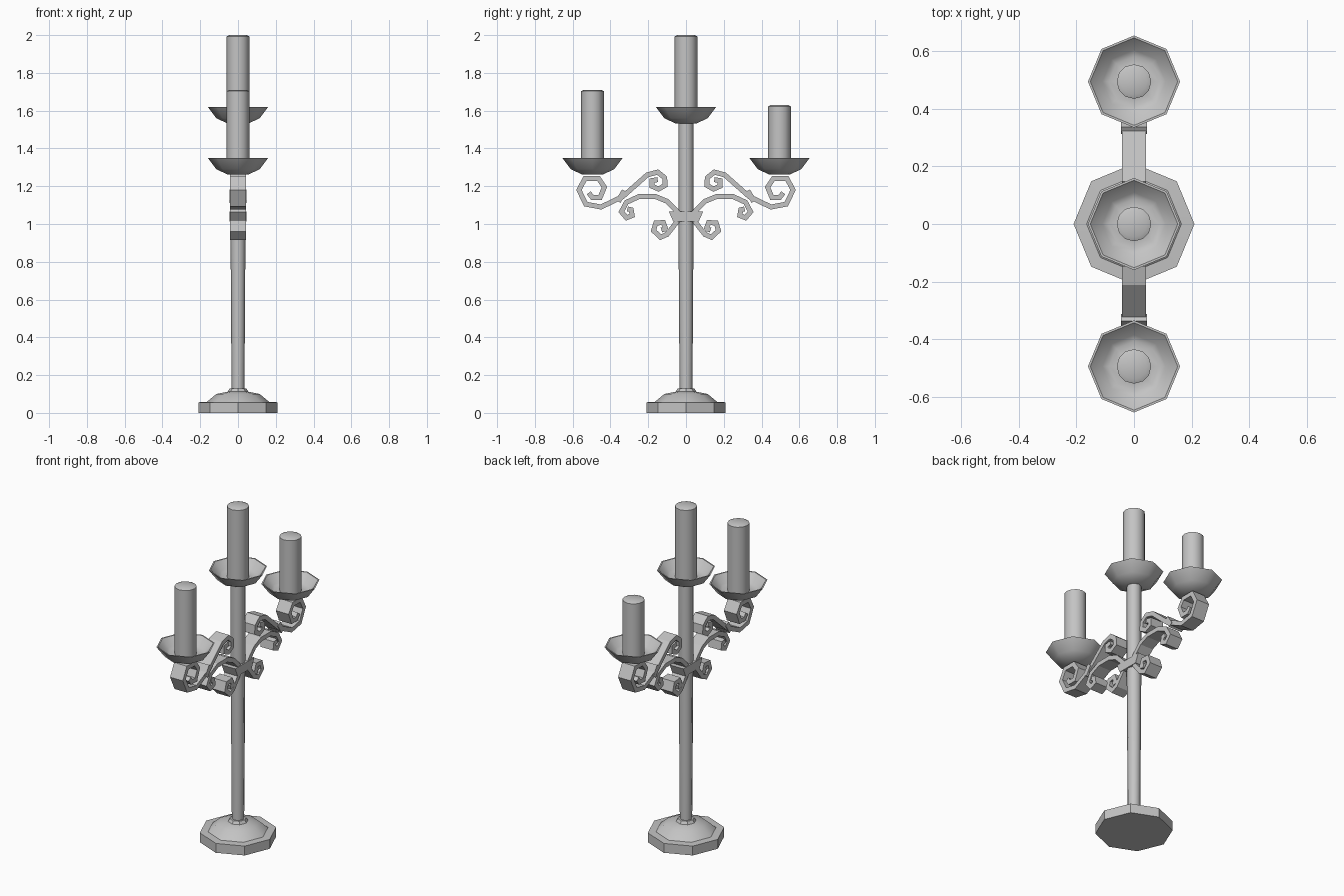
import bpy, bmesh, math
from mathutils import Vector

if "Cube" in bpy.data.objects:
    bpy.data.objects.remove(bpy.data.objects["Cube"], do_unlink=True)

grey = bpy.data.materials.new("plain_grey")
grey.use_nodes = True
COLOUR = (0.55, 0.55, 0.55, 1)
grey.diffuse_color = COLOUR
grey.node_tree.nodes["Principled BSDF"].inputs["Base Color"].default_value = COLOUR


def finish(name, bm, smooth_angle=None):
    bmesh.ops.recalc_face_normals(bm, faces=bm.faces)
    mesh = bpy.data.meshes.new(name)
    bm.to_mesh(mesh)
    bm.free()
    mesh.materials.append(grey)
    obj = bpy.data.objects.new(name, mesh)
    bpy.context.collection.objects.link(obj)
    if smooth_angle:
        bpy.ops.object.select_all(action='DESELECT')
        obj.select_set(True)
        bpy.context.view_layer.objects.active = obj
        bpy.ops.object.shade_smooth_by_angle(angle=math.radians(smooth_angle))
    return obj


def lathe(name, profile, sides, y=0, z=0, smooth_angle=None):
    """Spin (radius, height) points about a vertical axis and cap both ends."""
    bm = bmesh.new()
    rings = [[bm.verts.new((r * math.cos(math.tau * i / sides),
                            y + r * math.sin(math.tau * i / sides), z + h))
              for i in range(sides)] for r, h in profile]
    for a, b in zip(rings, rings[1:]):
        for i in range(sides):
            j = (i + 1) % sides
            bm.faces.new((a[i], a[j], b[j], b[i]))
    bm.faces.new(rings[0])
    bm.faces.new(rings[-1])
    return finish(name, bm, smooth_angle)


def ribbon(name, path, side, thick=0.026, half_width=0.042):
    """Flat iron strip following (y, z) points with mitred corners."""
    pts = [Vector((side * y, z)) for y, z in path]
    bm = bmesh.new()
    rings = []
    for i, p in enumerate(pts):
        before = (p - pts[i - 1]).normalized() if i else None
        after = (pts[i + 1] - p).normalized() if i < len(pts) - 1 else None
        before, after = before or after, after or before
        t = (before + after).normalized()
        n = Vector((-t.y, t.x)) * (thick / 2 / max(0.6, t.dot(after)))
        rings.append([bm.verts.new((x, q.x, q.y)) for x, q in (
            (-half_width, p + n), (half_width, p + n),
            (half_width, p - n), (-half_width, p - n))])
    for a, b in zip(rings, rings[1:]):
        for i in range(4):
            j = (i + 1) % 4
            bm.faces.new((a[i], a[j], b[j], b[i]))
    bm.faces.new(rings[0])
    bm.faces.new(rings[-1])
    return finish(name, bm)


# Stepped foot and slim pole
lathe("base", [(0.21, 0), (0.21, 0.056), (0.165, 0.058), (0.115, 0.1),
               (0.055, 0.112), (0.045, 0.128)], 8, smooth_angle=35)
lathe("pole", [(0.034, 0.11), (0.04, 1.0), (0.04, 1.55)], 8, smooth_angle=60)

# Collar gripping the pole
bm = bmesh.new()
bmesh.ops.create_cube(bm, size=1)
for v in bm.verts:
    top = v.co.z > 0
    v.co = Vector((math.copysign(0.045, v.co.x),
                   math.copysign(0.09 if top else 0.067, v.co.y),
                   1.065 if top else 1.012))
finish("collar", bm)

# Drip dishes and candles: name, y, rim height, candle top
DISH = [(0.055, -0.088), (0.115, -0.06), (0.16, 0), (0.152, 0),
        (0.11, -0.045), (0.087, -0.055), (0.06, -0.05)]
for label, y, rim, top in (("middle", 0, 1.62, 2.0),
                           ("front", -0.495, 1.35, 1.71),
                           ("back", 0.495, 1.35, 1.63)):
    lathe(label + "_dish", DISH, 8, y, rim, 38)
    lathe(label + "_candle", [(0.06, rim - 0.07), (0.06, top - 0.007),
                              (0.045, top)], 12, y, 0, 40)

# Scrollwork, mirrored front and back
BRANCH = [(0.02, 1.03), (0.055, 1.075), (0.10, 1.12), (0.16, 1.145),
          (0.25, 1.145), (0.315, 1.115), (0.342, 1.065), (0.315, 1.033),
          (0.285, 1.045), (0.29, 1.075), (0.31, 1.08)]
SCROLL = [(0.515, 1.165), (0.495, 1.14), (0.455, 1.14), (0.432, 1.195),
          (0.462, 1.24), (0.535, 1.24), (0.567, 1.18), (0.53, 1.105),
          (0.45, 1.09), (0.335, 1.145), (0.205, 1.26), (0.15, 1.275),
          (0.113, 1.245), (0.11, 1.205), (0.145, 1.185), (0.18, 1.20),
          (0.18, 1.23), (0.15, 1.235)]
CURL = [(0.045, 1.015), (0.10, 0.945), (0.135, 0.93), (0.172, 0.965),
        (0.16, 1.005), (0.12, 1.008), (0.108, 0.975), (0.13, 0.968)]
CLASP = [(0.325, 1.175), (0.36, 1.12)]
for label, side in (("front", -1), ("back", 1)):
    ribbon(label + "_branch", BRANCH, side)
    ribbon(label + "_scroll", SCROLL, side)
    ribbon(label + "_lower_curl", CURL, side)
    ribbon(label + "_clasp", CLASP, side, 0.03, 0.045)
